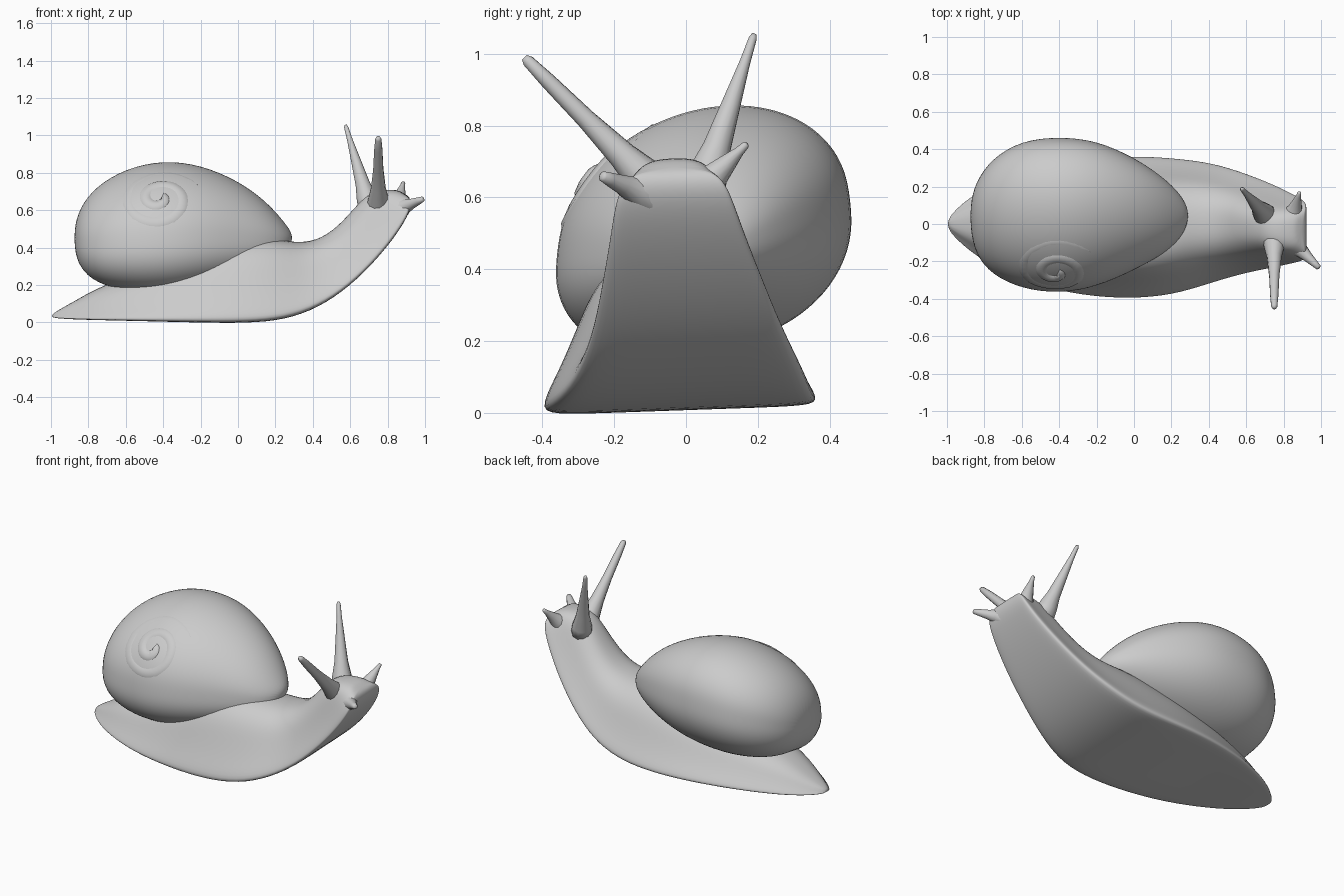
import bpy
import bmesh
from math import cos, sin, pi
from mathutils import Vector

if "Cube" in bpy.data.objects:
    bpy.data.objects.remove(bpy.data.objects["Cube"], do_unlink=True)

grey = bpy.data.materials.new("plain grey")
grey.use_nodes = True
colour = (0.6, 0.6, 0.6, 1)
grey.diffuse_color = colour
grey.node_tree.nodes["Principled BSDF"].inputs["Base Color"].default_value = colour


def loft(name, rings, subdivide=0):
    """Skin a list of equal rings, cap both ends and face outwards."""
    bm = bmesh.new()
    loops = [[bm.verts.new(p) for p in ring] for ring in rings]
    n = len(loops[0])
    for a, b in zip(loops, loops[1:]):
        for i in range(n):
            j = (i + 1) % n
            bm.faces.new((a[i], a[j], b[j], b[i]))
    bm.faces.new(reversed(loops[0]))
    bm.faces.new(loops[-1])
    if bm.calc_volume(signed=True) < 0:
        bmesh.ops.reverse_faces(bm, faces=bm.faces)
    mesh = bpy.data.meshes.new(name)
    bm.to_mesh(mesh)
    bm.free()
    mesh.materials.append(grey)
    obj = bpy.data.objects.new(name, mesh)
    bpy.context.collection.objects.link(obj)
    for poly in mesh.polygons:
        poly.use_smooth = True
    if subdivide:
        mod = obj.modifiers.new("Smooth", "SUBSURF")
        mod.levels = mod.render_levels = subdivide
    return obj


def tube(name, points, radii, up, sides=12):
    """Round tapered tube along a path."""
    rings = []
    for i, p in enumerate(points):
        d = (points[min(i + 1, len(points) - 1)] - points[max(i - 1, 0)]).normalized()
        u = d.cross(up).normalized()
        v = d.cross(u)
        rings.append([p + radii[i] * (cos(a) * u + sin(a) * v)
                      for a in (2 * pi * k / sides for k in range(sides))])
    return loft(name, rings)


# Body: sole point, back point, right edge, left edge
body_stations = [
    ((-1.0, .025), (-1.0, .045), -.03, .03),
    ((-.9, .02), (-.88, .11), -.135, .135),
    ((-.75, .018), (-.73, .2), -.24, .225),
    ((-.5, .015), (-.5, .27), -.35, .315),
    ((-.2, .008), (-.2, .38), -.405, .37),
    ((.05, .005), (.03, .44), -.41, .375),
    ((.25, .022), (.2, .45), -.38, .36),
    ((.43, .085), (.33, .425), -.32, .335),
    ((.6, .2), (.45, .45), -.27, .28),
    ((.75, .35), (.56, .54), -.24, .22),
    ((.86, .49), (.65, .65), -.215, .165),
    ((.92, .595), (.73, .71), -.2, .13),
    ((.925, .65), (.84, .71), -.17, .1),
    ((.91, .675), (.87, .7), -.12, .05),
]
half = [(.5, 0), (.93, 0), (1, .05), (.87, .25), (.74, .5), (.61, .78), (.35, .97)]
profile = half + [(0, 1)] + [(-u, v) for u, v in reversed(half)]
rings = []
for sole, back, right, left in body_stations:
    mid, wide = (left + right) / 2, (left - right) / 2
    # The back rises on the right beside the shell opening; the sole tilts a little
    lean = .09 * max(0, 1 - abs(sole[0]) / .5)
    rings.append([(sole[0] + (back[0] - sole[0]) * v, mid + wide * u,
                   sole[1] + (back[1] - sole[1]) * v - lean * u * v
                   + .035 * wide * u) for u, v in profile])
loft("body", rings, 2)

# Shell main whorl: x, right edge, left edge, bottom, top
shell_stations = [
    (-.875, -.02, .1, .4, .5),
    (-.85, -.16, .22, .3, .61),
    (-.76, -.27, .35, .22, .73),
    (-.6, -.345, .445, .18, .825),
    (-.4, -.37, .465, .17, .87),
    (-.2, -.335, .445, .2, .845),
    (0, -.245, .355, .25, .76),
    (.15, -.165, .255, .31, .65),
    (.25, -.08, .16, .37, .535),
    (.29, .01, .08, .43, .475),
]
rings = []
for x, right, left, low, high in shell_stations:
    ring = []
    for k in range(24):
        a = 2 * pi * k / 24
        c, s = cos(a), sin(a)
        # The lower half is fuller than the upper half
        full = 1 + .1 * max(0, -s) * abs(c) * 2
        ring.append((x, (left + right) / 2 + (left - right) / 2 * c * full,
                     (low + high) / 2 + (high - low) / 2 * (s * full + .22 * c) / 1.02))
    rings.append(ring)
shell = loft("shell", rings, 2)

# Shell spire: a shallow coil that follows the right side of the shell
bpy.context.view_layer.update()
skin = shell.evaluated_get(bpy.context.evaluated_depsgraph_get())
normal = Vector((0, -.76, .65))
across = Vector((1, 0, 0))
upward = normal.cross(across)
apex = Vector((-.42, -.23, .64))
path, radii = [], []
steps = 64
for i in range(steps + 1):
    t = i / steps
    r = .2 * (1 - t) + .012
    a = .5 + t * 4 * pi
    thick = .085 - .045 * t
    spot = apex + r * (cos(a) * across + sin(a) * upward)
    hit, place, facing, face = skin.closest_point_on_mesh(spot)
    path.append(place + facing * (.002 + .01 * t - thick))
    radii.append(thick)
tube("shell_spire", path, radii, normal)

# Feelers: base, tip, base radius, tip radius
feelers = {
    "left_eye_stalk": ((.69, .06, .66), (.575, .19, 1.055), .05, .011),
    "right_eye_stalk": ((.75, -.11, .65), (.75, -.45, .99), .05, .016),
    "left_feeler": ((.855, .06, .64), (.885, .17, .75), .048, .01),
    "right_feeler": ((.87, -.12, .61), (.99, -.235, .66), .05, .014),
}
for name, (base, tip, wide, thin) in feelers.items():
    base, tip = Vector(base), Vector(tip)
    start = base - (tip - base).normalized() * .07
    path = [start] + [base.lerp(tip, t) for t in (0, .2, .5, .8, .97, 1)]
    radii = [wide * 1.3, wide * 1.15, wide * .8, wide * .55,
             thin * 1.4, thin * 1.05, thin * .6]
    tube(name, path, radii, Vector((1, .2, 0)))
